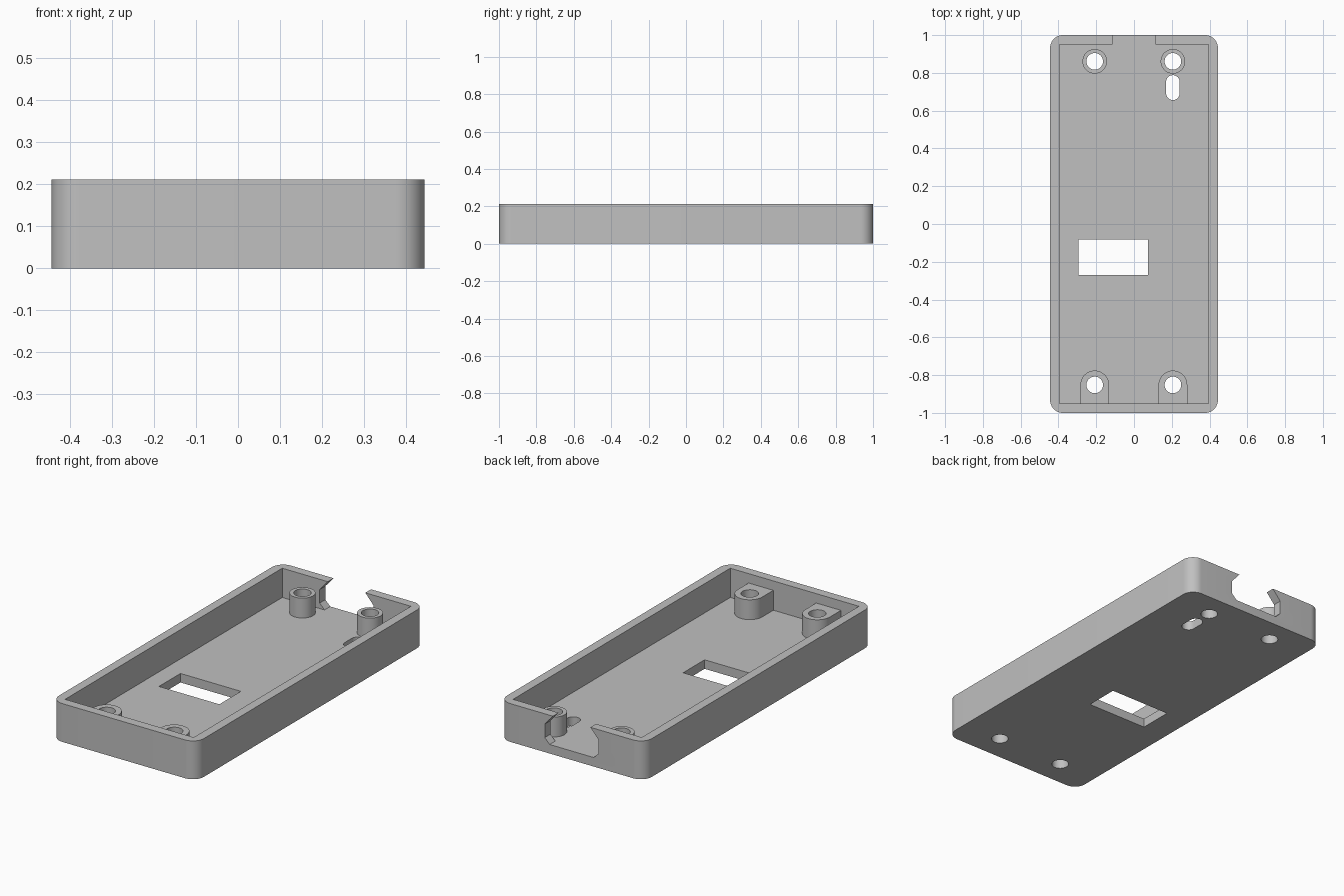
import bpy
import bmesh
from math import cos, sin, pi, radians

if "Cube" in bpy.data.objects:
    bpy.data.objects.remove(bpy.data.objects["Cube"], do_unlink=True)

grey = bpy.data.materials.new("plain grey")
grey.use_nodes = True
colour = (0.53, 0.53, 0.53, 1)
grey.diffuse_color = colour
grey.node_tree.nodes["Principled BSDF"].inputs["Base Color"].default_value = colour

HALF_X, HALF_Y, HEIGHT = 0.444, 1.0, 0.212
WALL, FLOOR, POST_TOP = 0.05, 0.05, 0.16
CORNER, HOLE = 0.068, 0.044


def arc(cx, cy, r, start, end, steps):
    angles = [radians(start + (end - start) * i / steps) for i in range(steps + 1)]
    return [(cx + r * cos(a), cy + r * sin(a)) for a in angles]


def circle(cx, cy, r):
    return arc(cx, cy, r, 0, 360, 40)[:-1]


def rectangle(x0, x1, y0, y1):
    return [(x0, y0), (x1, y0), (x1, y1), (x0, y1)]


def prism(name, outline, low, high, along_y=False):
    """Extrude an outline along z, or an x-z outline along y."""
    def place(a, b, c):
        return (a, c, b) if along_y else (a, b, c)

    bm = bmesh.new()
    face = bm.faces.new([bm.verts.new(place(a, b, low)) for a, b in outline])
    result = bmesh.ops.extrude_face_region(bm, geom=[face])
    moved = [v for v in result["geom"] if isinstance(v, bmesh.types.BMVert)]
    bmesh.ops.translate(bm, verts=moved, vec=place(0, 0, high - low))
    bmesh.ops.recalc_face_normals(bm, faces=bm.faces)
    mesh = bpy.data.meshes.new(name)
    bm.to_mesh(mesh)
    bm.free()
    mesh.materials.append(grey)
    obj = bpy.data.objects.new(name, mesh)
    bpy.context.collection.objects.link(obj)
    return obj


def cut(target, cutter):
    """Subtract the cutter, then remove it."""
    mod = target.modifiers.new("cut", "BOOLEAN")
    mod.operation, mod.solver, mod.object = "DIFFERENCE", "EXACT", cutter
    bpy.context.view_layer.objects.active = target
    bpy.ops.object.modifier_apply(modifier=mod.name)
    bpy.data.objects.remove(cutter, do_unlink=True)


# Tray body with rounded outer corners and a square-cornered cavity
outline = []
for sx, sy, start in ((1, 1, 0), (-1, 1, 90), (-1, -1, 180), (1, -1, 270)):
    outline += arc(sx * (HALF_X - CORNER), sy * (HALF_Y - CORNER), CORNER, start, start + 90, 12)
tray = prism("tray", outline, 0, HEIGHT)
inner_x, inner_y = HALF_X - WALL, HALF_Y - WALL
cut(tray, prism("cavity", rectangle(-inner_x, inner_x, -inner_y, inner_y), FLOOR, 0.4))

# Cable notch in the back wall, undercut below its narrow mouth
side = [(0.135, FLOOR), (0.165, 0.08), (0.165, 0.155), (0.115, HEIGHT), (0.115, 0.3)]
notch = side + [(-x, z) for x, z in reversed(side)]
cut(tray, prism("notch", notch, 0.9, 1.1, along_y=True))

# Window and keyhole slot through the floor
cut(tray, prism("window", rectangle(-0.295, 0.075, -0.27, -0.082), -0.1, 0.1))
slot = arc(0.206, 0.752, 0.036, 0, 180, 16) + arc(0.206, 0.692, 0.036, 180, 360, 16)
cut(tray, prism("slot", slot, -0.1, 0.1))

# Screw posts: round at the back, merged into the wall at the front
parts = [tray]
for side_name, x in (("left", 0.206), ("right", -0.208)):
    front = arc(x, -0.852, 0.076, 0, 180, 20) + [(x - 0.076, -inner_y), (x + 0.076, -inner_y)]
    for end, y, shape in (("back", 0.861, circle(x, 0.861, 0.065)), ("front", -0.852, front)):
        post = prism(f"{end}_{side_name}_post", shape, FLOOR, POST_TOP)
        for target in (post, tray):
            cut(target, prism("screw_hole", circle(x, y, HOLE), -0.1, 0.3))
        parts.append(post)

# Smooth the curved walls and keep the hard edges
bpy.ops.object.select_all(action="DESELECT")
for part in parts:
    part.select_set(True)
bpy.context.view_layer.objects.active = tray
bpy.ops.object.shade_smooth_by_angle(angle=radians(30))
